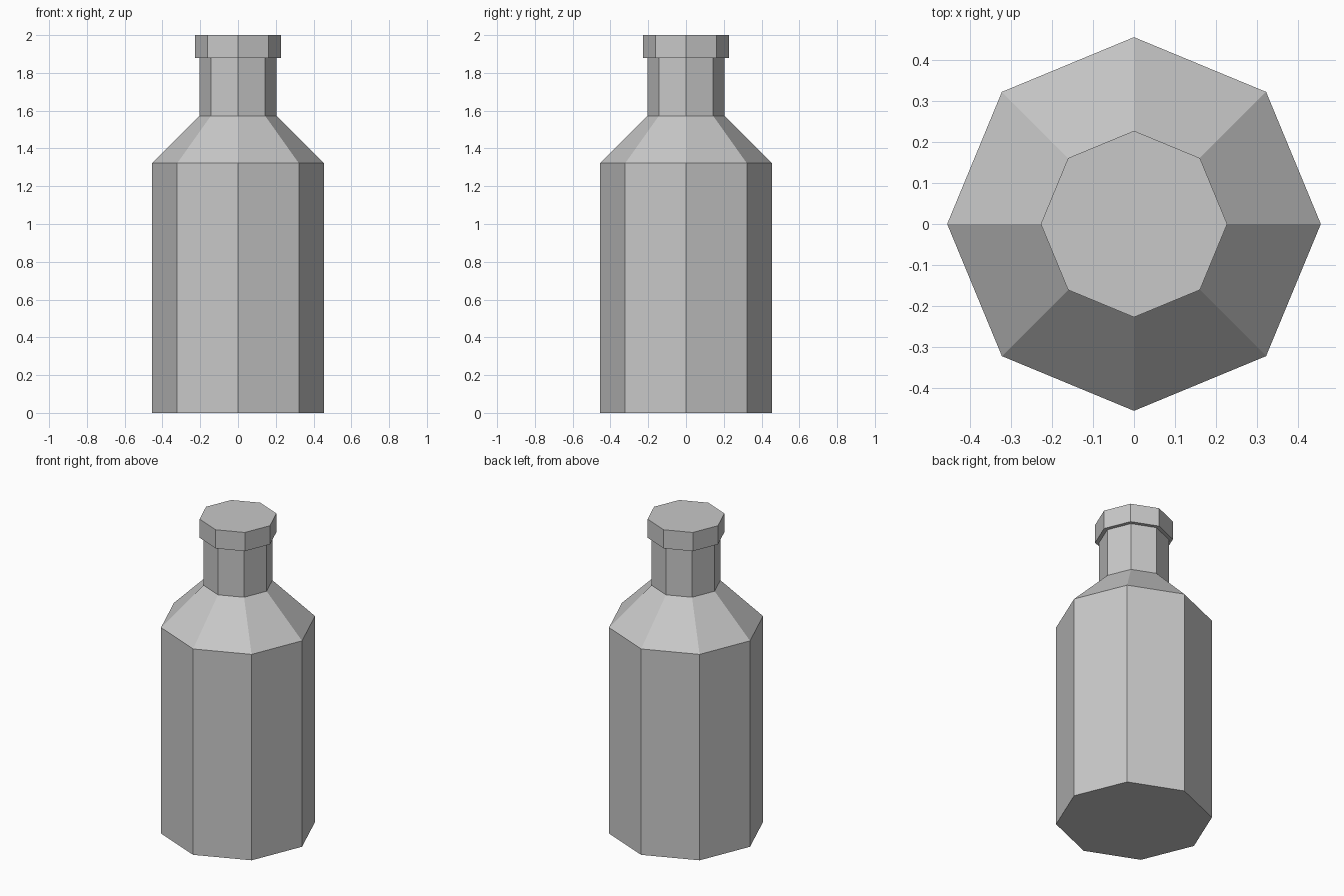
import bpy, bmesh, math

if "Cube" in bpy.data.objects:
    bpy.data.objects.remove(bpy.data.objects["Cube"])

SIDES = 8

grey = bpy.data.materials.new("light grey")
grey.diffuse_color = (0.58, 0.58, 0.58, 1)
grey.use_nodes = True
grey.node_tree.nodes["Principled BSDF"].inputs["Base Color"].default_value = grey.diffuse_color


def lathe(name, profile):
    """Closed flat-sided solid from (radius, height) rings, corners on the axes."""
    bm = bmesh.new()
    rings = [[bm.verts.new((r * math.cos(math.tau * i / SIDES),
                            r * math.sin(math.tau * i / SIDES), z))
              for i in range(SIDES)] for r, z in profile]
    for low, high in zip(rings, rings[1:]):
        for i in range(SIDES):
            j = (i + 1) % SIDES
            bm.faces.new((low[i], low[j], high[j], high[i]))
    bm.faces.new(rings[0][::-1])
    bm.faces.new(rings[-1])
    mesh = bpy.data.meshes.new(name)
    bm.to_mesh(mesh)
    bm.free()
    mesh.materials.append(grey)
    obj = bpy.data.objects.new(name, mesh)
    bpy.context.collection.objects.link(obj)
    return obj


# Body, sloping shoulder, neck and overhanging cap as one outline
lathe("bottle", [(0.455, 0), (0.455, 1.322), (0.203, 1.573),
                 (0.203, 1.88), (0.227, 1.88), (0.227, 2.0)])
